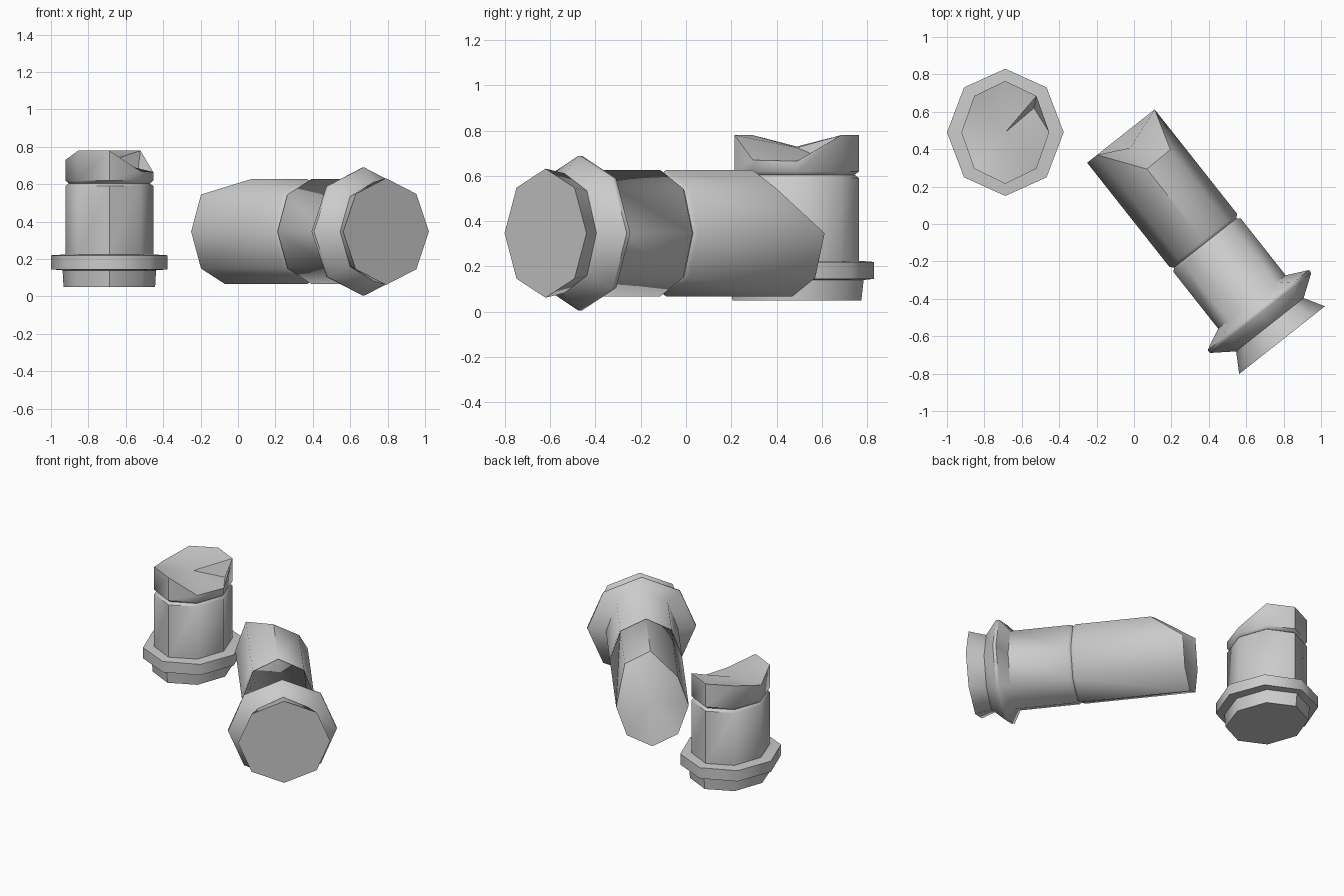
import bpy, bmesh
from math import cos, sin, pi, radians
from mathutils import Matrix, Vector

if "Cube" in bpy.data.objects:
    bpy.data.objects.remove(bpy.data.objects["Cube"])


def shell(name, rings, matrix, start=None, end=None, mid=(None, None), notch=None):
    """Eight-sided loft of (height, rx, ry); start/end override cap heights per corner."""
    bm = bmesh.new()
    loops = []
    for n, (h, rx, ry) in enumerate(rings):
        cut = (start if n == 0 else end if n == len(rings) - 1 else None) or {}
        loops.append([bm.verts.new((rx * cos(i * pi / 4), ry * sin(i * pi / 4), cut.get(i, h)))
                      for i in range(8)])
    for a, b in zip(loops, loops[1:]):
        for i in range(8):
            j = (i + 1) % 8
            bm.faces.new((a[i], a[j], b[j], b[i]))
    # end caps, fanned from a centre point
    for loop, h, base in ((loops[0], mid[0], rings[0][0]), (loops[-1], mid[1], rings[-1][0])):
        centre = bm.verts.new((0, 0, base if h is None else h))
        ring = list(loop)
        if notch and loop is loops[-1]:
            extra = bm.verts.new(notch)
            bm.faces.new((ring[0], ring[1], extra))
            ring.insert(1, extra)
        for i in range(len(ring)):
            bm.faces.new((ring[i], ring[(i + 1) % len(ring)], centre))
    bmesh.ops.recalc_face_normals(bm, faces=bm.faces[:])
    mesh = bpy.data.meshes.new(name)
    bm.to_mesh(mesh)
    bm.free()
    ob = bpy.data.objects.new(name, mesh)
    ob.matrix_world = matrix
    bpy.context.collection.objects.link(ob)
    bpy.ops.object.select_all(action='DESELECT')
    ob.select_set(True)
    bpy.context.view_layer.objects.active = ob
    bpy.ops.object.shade_smooth_by_angle(angle=radians(50))


# Short standing casing: foot, flange, body, groove and chipped rim
shell("standing_casing",
      [(0.05, 0.245, 0.285), (0.14, 0.25, 0.295), (0.145, 0.312, 0.34), (0.22, 0.312, 0.34),
       (0.225, 0.235, 0.275), (0.59, 0.235, 0.275), (0.605, 0.218, 0.255),
       (0.62, 0.235, 0.275), (0.78, 0.235, 0.275)],
      Matrix.Translation((-0.688, 0.49, 0)),
      end={0: 0.665, 7: 0.67, 4: 0.73}, mid=(None, 0.725), notch=(0.153, 0.13, 0.67))

# Long lying casing: local z runs along its axis, local y points up
axis = Vector((0.62, -0.785, 0)).normalized()
side = Vector((-axis.y, axis.x, 0))
pose = Matrix((side, Vector((0, 0, 1)), axis)).transposed().to_4x4()
pose.translation = (-0.07, 0.47, 0.347)
shell("lying_casing",
      [(0.0, 0.23, 0.28), (0.71, 0.23, 0.28), (0.728, 0.213, 0.265), (0.745, 0.23, 0.28),
       (1.13, 0.23, 0.28), (1.185, 0.345, 0.342), (1.205, 0.345, 0.342),
       (1.285, 0.23, 0.265), (1.39, 0.292, 0.285)],
      pose, start={1: 0.22, 2: 0.225}, mid=(0.08, None))
